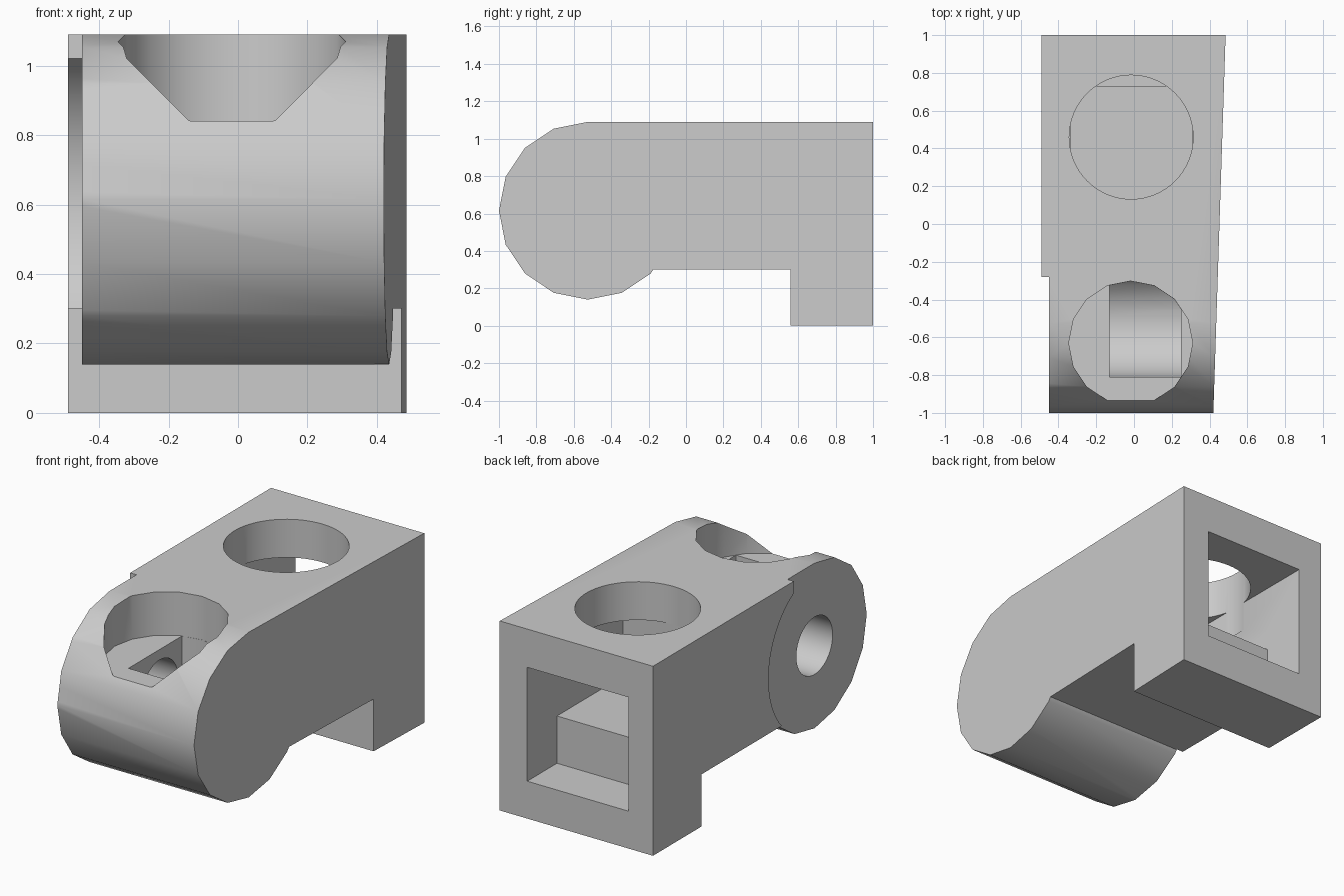
import bpy, bmesh, math
from mathutils import Vector

if "Cube" in bpy.data.objects:
    bpy.data.objects.remove(bpy.data.objects["Cube"])

grey = bpy.data.materials.new("plain_grey")
grey.diffuse_color = (0.6, 0.6, 0.6, 1)
grey.use_nodes = True
grey.node_tree.nodes["Principled BSDF"].inputs["Base Color"].default_value = grey.diffuse_color

HY, HZ, HR = -0.525, 0.615, 0.475      # hinge barrel centre and radius


def prism(name, pts, to3d, lo, hi):
    """Extrude a closed 2D outline between lo and hi."""
    bm = bmesh.new()
    a = [bm.verts.new(to3d(p, lo)) for p in pts]
    b = [bm.verts.new(to3d(p, hi)) for p in pts]
    n = len(pts)
    bm.faces.new(a)
    bm.faces.new(b)
    for i in range(n):
        j = (i + 1) % n
        bm.faces.new((a[i], a[j], b[j], b[i]))
    bmesh.ops.recalc_face_normals(bm, faces=bm.faces)
    me = bpy.data.meshes.new(name)
    bm.to_mesh(me)
    bm.free()
    me.materials.append(grey)
    ob = bpy.data.objects.new(name, me)
    bpy.context.collection.objects.link(ob)
    return ob


def along_x(p, d):
    return Vector((d, p[0], p[1]))


def along_z(p, d):
    return Vector((p[0], p[1], d))


def arc(cx, cy, r, a0, a1, n):
    return [(cx + r * math.cos(math.radians(a0 + (a1 - a0) * i / n)),
             cy + r * math.sin(math.radians(a0 + (a1 - a0) * i / n))) for i in range(n + 1)]


def circle(cx, cy, r, n):
    return arc(cx, cy, r, 0, 360, n)[:-1]


def rect(a0, a1, b0, b1):
    return [(a0, b0), (a1, b0), (a1, b1), (a0, b1)]


def combine(ob, tool, op='DIFFERENCE'):
    m = ob.modifiers.new(op.lower(), 'BOOLEAN')
    m.operation, m.object, m.solver = op, tool, 'EXACT'
    bpy.context.view_layer.objects.active = ob
    bpy.ops.object.modifier_apply(modifier=m.name)
    bpy.data.objects.remove(tool, do_unlink=True)


# Body: rounded 16-sided nose, flat top, square foot at the back
outline = arc(HY, HZ, HR, 90, 315, 10)
outline += [(-0.175, 0.30), (0.56, 0.30), (0.56, 0), (1, 0), (1, 1.09)]
body = prism("hinge_body", outline, along_x, -0.49, 0.45)
for v in body.data.vertices:           # slightly tapered right side
    if v.co.x > 0:
        v.co.x = 0.4525 + 0.0325 * v.co.y

# Shallow round recess on the left of the nose
combine(body, prism("recess_front", rect(-1.2, -0.28, -0.1, 1.3), along_x, -0.6, -0.45))
combine(body, prism("recess_round", circle(HY, HZ, HR, 48), along_x, -0.6, -0.45))

# Rear socket: square opening with a raised floor step, and a round hole on top
combine(body, prism("socket_upper", rect(0.13, 1.1, 0.487, 0.87), along_x, -0.335, 0.31))
combine(body, prism("socket_lower", rect(0.73, 1.1, 0.215, 0.6), along_x, -0.335, 0.31))
combine(body, prism("top_hole", circle(-0.015, 0.46, 0.328, 64), along_z, 0.7, 1.3))

# Nose hole: 16-sided well with a flat floor
combine(body, prism("nose_well", circle(-0.0175, -0.63, 0.328, 16), along_z, 0.84, 1.4))

# Pocket in the well floor with a curved bottom
pocket_outline = [(-0.81, 0.95)] + arc(HY, HZ, 0.285, 180, 360, 24) + [(-0.24, 0.95)]
pocket = prism("pocket", pocket_outline, along_x, -0.13, 0.25)
combine(pocket, prism("well_limit", circle(-0.0175, -0.63, 0.327, 16), along_z, 0, 1.5), 'INTERSECT')
combine(body, pocket)

# Pin hole from the left side into the pocket
combine(body, prism("pin_hole", circle(HY, HZ, 0.165, 48), along_x, -0.6, -0.08))

# Smooth the curved walls, keep the corners crisp
bpy.ops.object.select_all(action='DESELECT')
body.select_set(True)
bpy.context.view_layer.objects.active = body
bpy.ops.object.shade_smooth_by_angle(angle=math.radians(30))
